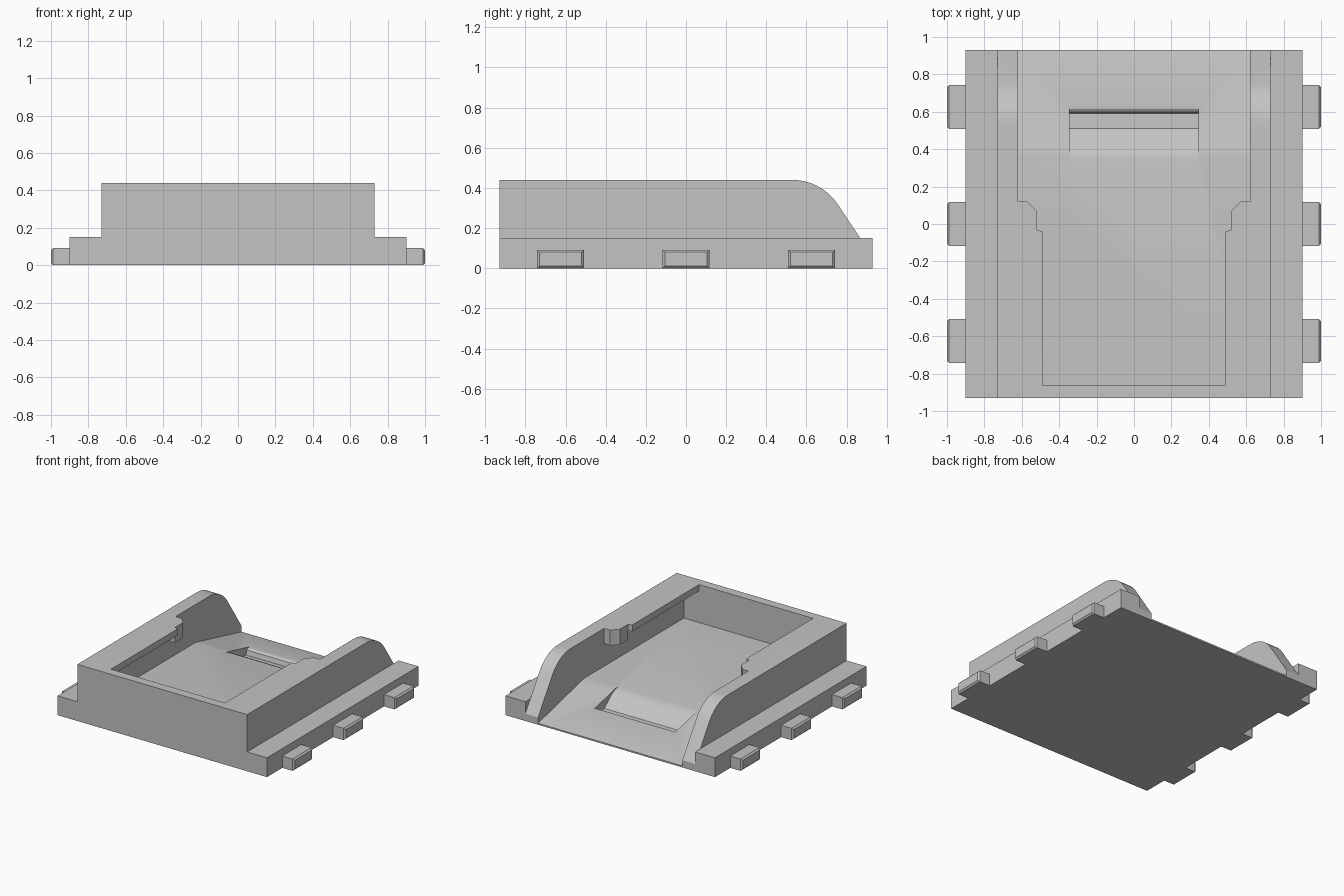
import bpy, bmesh, math
from mathutils import Vector

cube = bpy.data.objects.get("Cube")
if cube:
    bpy.data.objects.remove(cube, do_unlink=True)

grey = bpy.data.materials.new("plain_grey")
grey.use_nodes = True
colour = (0.55, 0.55, 0.55, 1)
grey.diffuse_color = colour
grey.node_tree.nodes["Principled BSDF"].inputs["Base Color"].default_value = colour


def prism(name, points, start, end, axis):
    """Extrude a yz profile along x, or an xy outline along z."""
    place = (lambda a, b: (start, a, b)) if axis == "x" else (lambda a, b: (a, b, start))
    move = Vector((end - start, 0, 0) if axis == "x" else (0, 0, end - start))
    bm = bmesh.new()
    face = bm.faces.new([bm.verts.new(place(a, b)) for a, b in points])
    result = bmesh.ops.extrude_face_region(bm, geom=[face])
    verts = [g for g in result["geom"] if isinstance(g, bmesh.types.BMVert)]
    bmesh.ops.translate(bm, verts=verts, vec=move)
    bmesh.ops.recalc_face_normals(bm, faces=bm.faces)
    mesh = bpy.data.meshes.new(name)
    bm.to_mesh(mesh)
    bm.free()
    obj = bpy.data.objects.new(name, mesh)
    bpy.context.collection.objects.link(obj)
    mesh.materials.append(grey)
    return obj


def rect(a0, a1, b0, b1):
    return [(a0, b0), (a1, b0), (a1, b1), (a0, b1)]


def apply_modifier(obj, mod):
    bpy.ops.object.select_all(action="DESELECT")
    bpy.context.view_layer.objects.active = obj
    obj.select_set(True)
    bpy.ops.object.modifier_apply(modifier=mod.name)


def cut(obj, cutter):
    mod = obj.modifiers.new("cut", "BOOLEAN")
    mod.operation, mod.solver, mod.object = "DIFFERENCE", "EXACT", cutter
    apply_modifier(obj, mod)
    bpy.data.objects.remove(cutter, do_unlink=True)


W, D, H = 0.9, 0.93, 0.44          # half width, half depth, height
WALL, POCKET, STEP = 0.73, 0.62, 0.15

# Main tray, carved from one block
tray = prism("tray_body", rect(-D, D, 0, H), -W, W, "x")

# Side shoulders
for s in (-1, 1):
    x0, x1 = sorted((s * WALL, s * 1.2))
    cut(tray, prism("shoulder_cutter", rect(-1.2, 1.2, STEP, 0.8), x0, x1, "x"))

# Rounded slope at the rear of the side walls
turn = math.atan2(0.21, 0.14)
R = 0.27
arc = [(0.53 + R * math.sin(turn * i / 10), H - R + R * math.cos(turn * i / 10))
       for i in range(11)]
foot = arc[-1][1] - (D - arc[-1][0]) * 1.5
low = (1.0, foot - 0.105)
cut(tray, prism("slope_cutter", arc + [low, (1.0, 0.8), (0.53, 0.8)], -WALL, WALL, "x"))

# Pocket with a flat floor and exit ramp, undercut beneath the lips
floor = [(-0.86, 0.145), (0.35, 0.145), (0.38, 0.142), (0.42, 0.133), (D, 0.012), (1.1, -0.025)]
roof = [(1.1, 0.39), (0.12, 0.39), (0.12, 0.32), (-0.03, 0.32), (-0.03, 0.39), (-0.86, 0.39)]
cut(tray, prism("pocket_cutter", floor + roof, -POCKET, POCKET, "x"))

# Opening through the top, narrowed by the lips
half = [(0.49, -0.86), (0.49, -0.04), (0.52, -0.03), (0.52, 0.07), (0.57, 0.12),
        (POCKET, 0.12), (POCKET, 1.1)]
outline = half + [(-x, y) for x, y in reversed(half)]
cut(tray, prism("opening_cutter", outline, 0.25, 0.8, "z"))

# Finger groove across the ramp
groove = [(0.34, 0.146), (0.38, 0.136), (0.42, 0.115), (0.51, 0.04), (0.59, 0.035),
          (0.6, 0.07), (0.615, 0.08), (0.65, 0.083), (0.65, 0.2), (0.34, 0.2)]
cut(tray, prism("groove_cutter", groove, -0.345, 0.345, "x"))

parts = [tray]

# Side pegs with bevelled outer ends
for s, side in ((-1, "right"), (1, "left")):
    for y, row in ((-0.625, "front"), (0, "middle"), (0.625, "rear")):
        peg = prism(f"{side}_{row}_peg", rect(y - 0.117, y + 0.117, 0, 0.092),
                    s * W, s, "x")
        bm = bmesh.new()
        bm.from_mesh(peg.data)
        edges = [e for e in bm.edges if all(abs(v.co.x) > 0.99 for v in e.verts)]
        bmesh.ops.bevel(bm, geom=edges, offset=0.012, segments=1, affect="EDGES")
        bm.to_mesh(peg.data)
        bm.free()
        parts.append(peg)

# Smooth curves, keep hard edges
bpy.ops.object.select_all(action="DESELECT")
for part in parts:
    part.select_set(True)
bpy.context.view_layer.objects.active = tray
bpy.ops.object.shade_smooth_by_angle(angle=math.radians(28))
